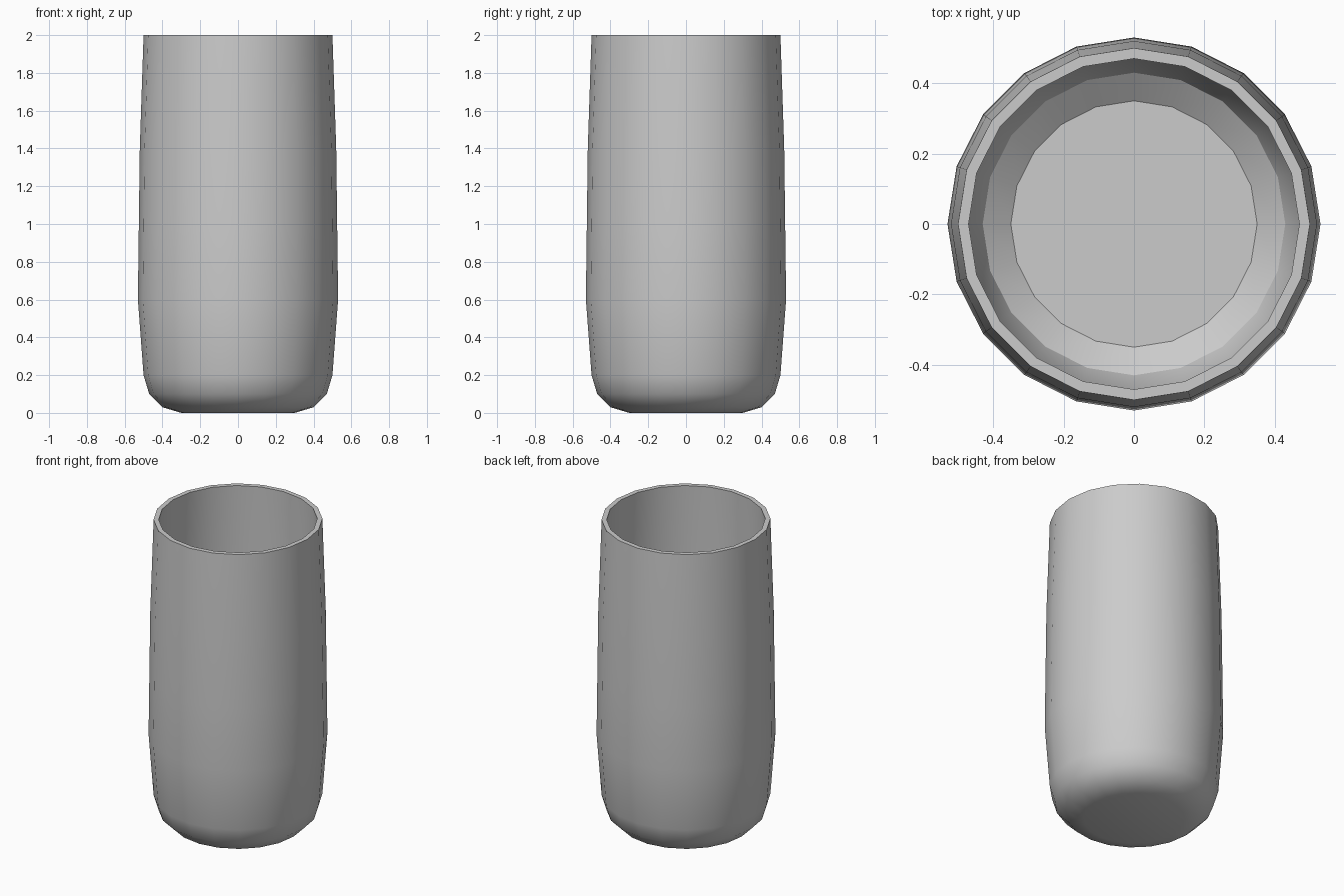
import bpy, bmesh, math

if "Cube" in bpy.data.objects:
    bpy.data.objects.remove(bpy.data.objects["Cube"])

SIDES = 20
# radius, height: outside from the base to the rim, then down the inside to the floor
OUTER = [(0.30, 0.0), (0.40, 0.03), (0.47, 0.10), (0.50, 0.20), (0.53, 0.60),
         (0.525, 1.0), (0.52, 1.4), (0.50, 2.0)]
INNER = [(0.47, 2.0), (0.49, 1.4), (0.495, 1.0), (0.50, 0.60), (0.467, 0.21),
         (0.43, 0.12), (0.35, 0.06)]


def lathe(name, profile):
    """Spin a profile around z and close both ends with flat discs."""
    bm = bmesh.new()
    rings = []
    for r, z in profile:
        rings.append([bm.verts.new((r * math.cos(2 * math.pi * i / SIDES),
                                    r * math.sin(2 * math.pi * i / SIDES), z))
                      for i in range(SIDES)])
    for a, b in zip(rings, rings[1:]):
        for i in range(SIDES):
            j = (i + 1) % SIDES
            bm.faces.new((a[i], a[j], b[j], b[i]))
    bm.faces.new(rings[0][::-1])
    bm.faces.new(rings[-1])
    bmesh.ops.recalc_face_normals(bm, faces=bm.faces)
    mesh = bpy.data.meshes.new(name)
    bm.to_mesh(mesh)
    bm.free()
    obj = bpy.data.objects.new(name, mesh)
    bpy.context.collection.objects.link(obj)
    return obj


# Tumbler: one thin-walled shell
cup = lathe("drinking_glass", OUTER + INNER)
bpy.context.view_layer.objects.active = cup
cup.select_set(True)
bpy.ops.object.shade_smooth_by_angle(angle=math.radians(30))
